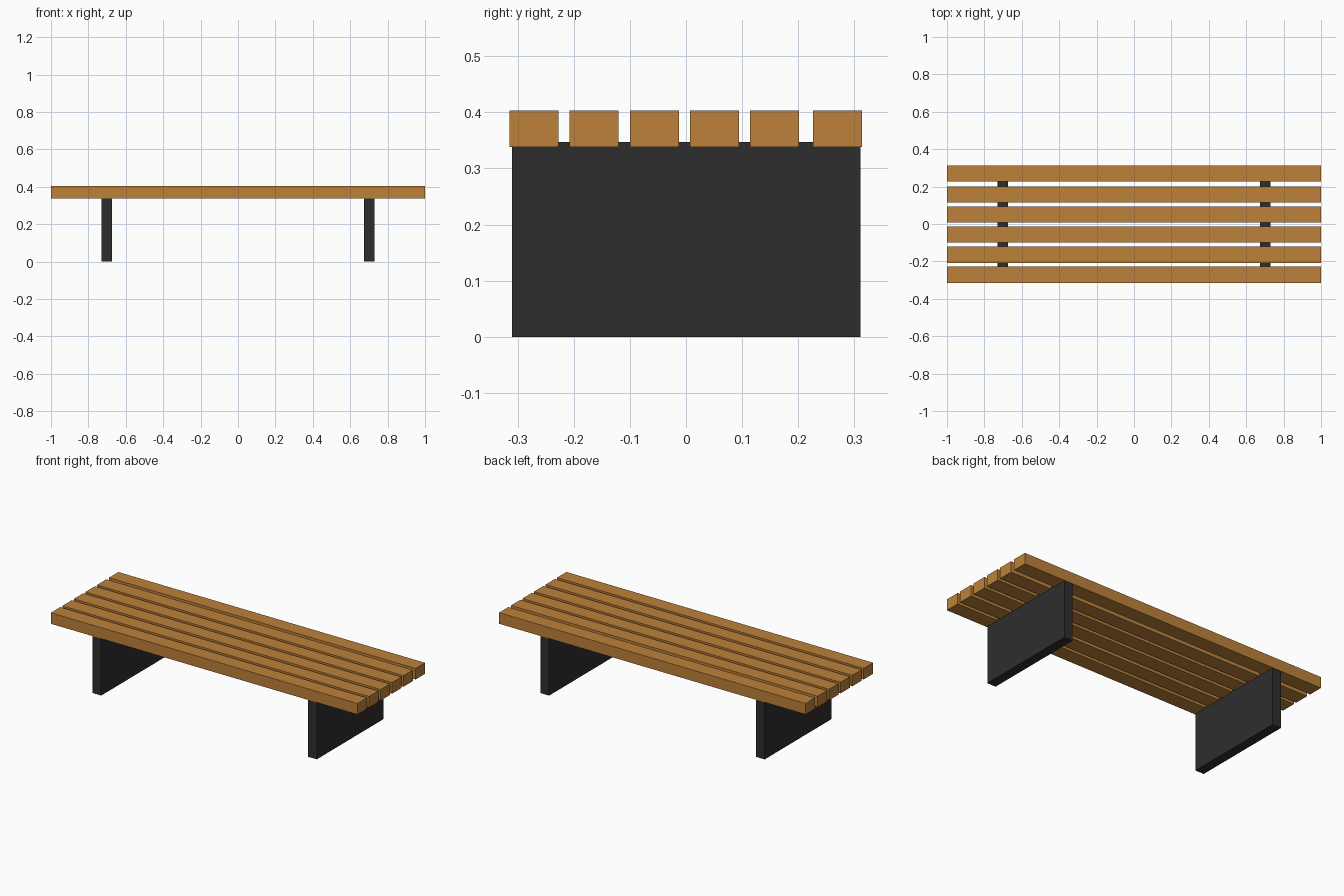
import bpy

cube = bpy.data.objects.get("Cube")
if cube:
    bpy.data.objects.remove(cube, do_unlink=True)


def make_material(name, rgb):
    mat = bpy.data.materials.new(name)
    mat.use_nodes = True
    colour = (*rgb, 1.0)
    mat.diffuse_color = colour
    bsdf = next(n for n in mat.node_tree.nodes if n.type == 'BSDF_PRINCIPLED')
    bsdf.inputs["Base Color"].default_value = colour
    return mat


def box(name, low, high, mat):
    """Box spanning two opposite corners."""
    centre = [(a + b) / 2 for a, b in zip(low, high)]
    bpy.ops.mesh.primitive_cube_add(size=1, location=centre)
    obj = bpy.context.object
    obj.name = name
    obj.scale = [b - a for a, b in zip(low, high)]
    bpy.ops.object.transform_apply(location=False, rotation=False, scale=True)
    obj.data.materials.append(mat)
    return obj


wood = make_material("warm wood", (0.51, 0.222, 0.043))
metal = make_material("dark grey", (0.027, 0.027, 0.027))

# Seat slats, slightly unevenly spaced from front to back
SLAT_HALF = 0.0437
for i, y in enumerate((-0.271, -0.164, -0.056, 0.051, 0.158, 0.270)):
    box(f"seat_slat_{i + 1}", (-1, y - SLAT_HALF, 0.338),
        (1, y + SLAT_HALF, 0.403), wood)

# Solid panel legs, let slightly into the slats
for side, x in (("right", -0.703), ("left", 0.703)):
    box(f"{side}_leg_panel", (x - 0.028, -0.31, 0),
        (x + 0.028, 0.311, 0.347), metal)
